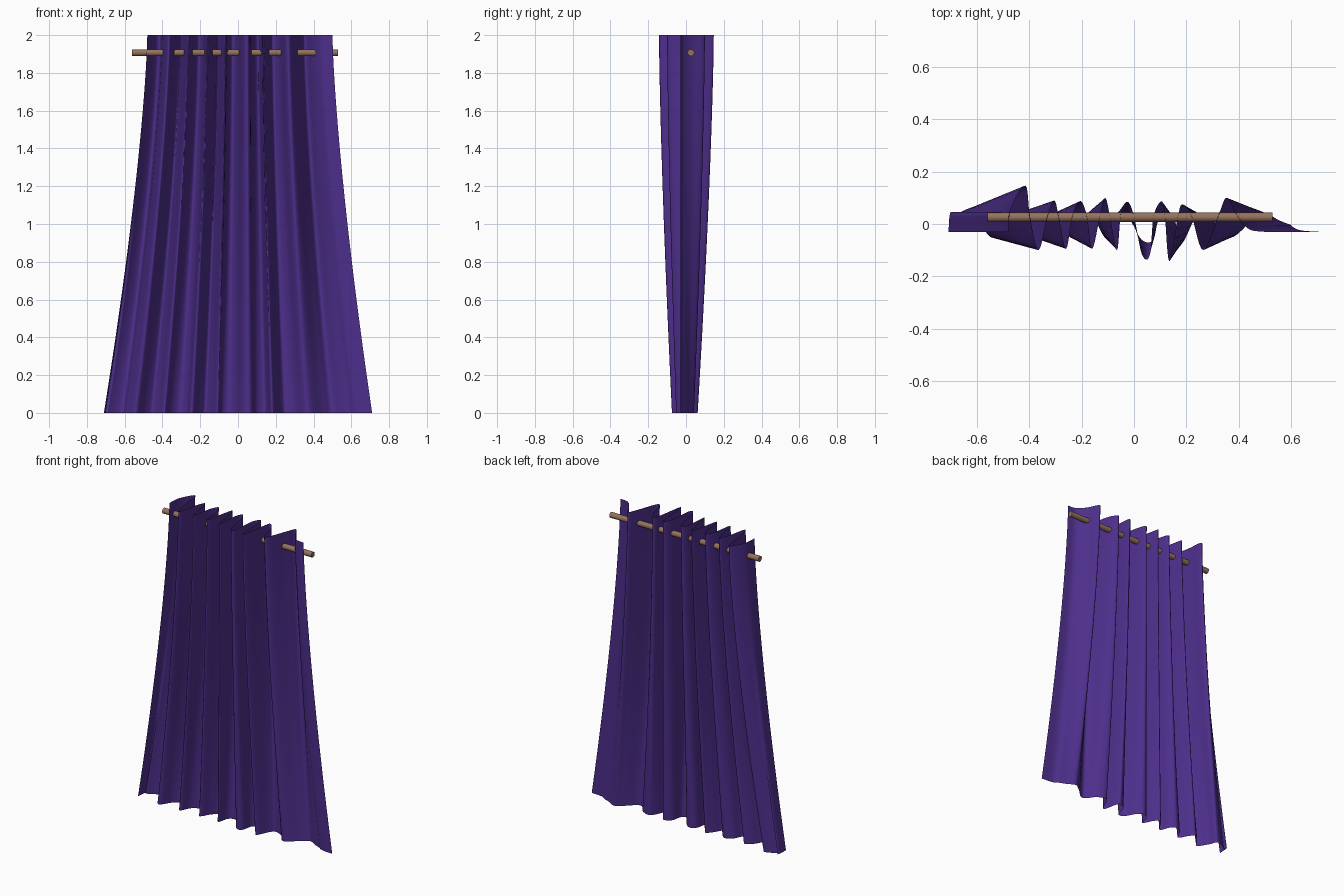
import bpy, math
from mathutils import Vector

if "Cube" in bpy.data.objects:
    bpy.data.objects.remove(bpy.data.objects["Cube"])


def material(name, rgb):
    m = bpy.data.materials.new(name)
    m.diffuse_color = (*rgb, 1)
    m.use_nodes = True
    m.node_tree.nodes["Principled BSDF"].inputs["Base Color"].default_value = m.diffuse_color
    return m


# Pleat line along the top hem (x, y): left edge, then folds, then right edge
pleats = [(-0.48, -0.03), (-0.47, 0.06), (-0.415, 0.147), (-0.398, 0.03),
          (-0.365, -0.10), (-0.33, 0.03), (-0.305, 0.09), (-0.288, 0.03),
          (-0.26, -0.095), (-0.235, 0.03), (-0.205, 0.088), (-0.18, 0.03),
          (-0.16, -0.095), (-0.13, 0.03), (-0.11, 0.10), (-0.092, 0.03),
          (-0.065, -0.10), (-0.05, 0.04), (-0.025, 0.085), (0.0, 0.03),
          (0.03, -0.115), (0.06, -0.12), (0.075, 0.03), (0.105, 0.087),
          (0.118, 0.03), (0.135, -0.143), (0.168, 0.03), (0.185, 0.075),
          (0.22, 0.03), (0.265, -0.10), (0.325, 0.04), (0.355, 0.10),
          (0.395, 0.03), (0.44, -0.02), (0.50, -0.03)]


def smooth_line(points, steps):
    """Catmull-Rom curve through the points."""
    p = [Vector(q) for q in points]
    p = [2 * p[0] - p[1]] + p + [2 * p[-1] - p[-2]]
    out = []
    for i in range(1, len(p) - 2):
        a, b, c, d = p[i - 1:i + 3]
        for s in range(steps):
            t = s / steps
            out.append(0.5 * (2 * b + (c - a) * t + (2 * a - 5 * b + 4 * c - d) * t * t
                              + (3 * b - a - 3 * c + d) * t ** 3))
    out.append(p[-2])
    return out


# Curtain: pleats flare outwards and flatten towards the floor
top = smooth_line(pleats, 6)
x0, x1 = top[0].x, top[-1].x
rows, n = 24, len(top)
verts, faces = [], []
for r in range(rows + 1):
    t = r / rows
    f = t ** 1.4
    for q in top:
        u = (q.x - x0) / (x1 - x0)
        x = q.x * (1 - f) + (-0.71 + 1.42 * u) * f
        y_low = q.y * (0.42 if q.y > 0 else 0.52)
        if u < 0.01 or u > 0.93:
            y_low = q.y
        verts.append((x, q.y * (1 - f) + y_low * f, 2.0 * (1 - t)))
for r in range(rows):
    for i in range(n - 1):
        a = r * n + i
        faces.append((a, a + n, a + n + 1, a + 1))
mesh = bpy.data.meshes.new("curtain")
mesh.from_pydata(verts, [], faces)
mesh.polygons.foreach_set("use_smooth", [True] * len(mesh.polygons))
curtain = bpy.data.objects.new("curtain", mesh)
bpy.context.collection.objects.link(curtain)
mesh.materials.append(material("purple_cloth", (0.075, 0.028, 0.26)))

# Curtain rod threaded through the pleats
bpy.ops.mesh.primitive_cylinder_add(vertices=24, radius=0.018, depth=1.09,
                                    location=(-0.015, 0.026, 1.907),
                                    rotation=(0, math.pi / 2, 0))
rod = bpy.context.object
rod.name = "curtain_rod"
bpy.ops.object.shade_smooth_by_angle()
rod.data.materials.append(material("wood", (0.3, 0.17, 0.11)))
